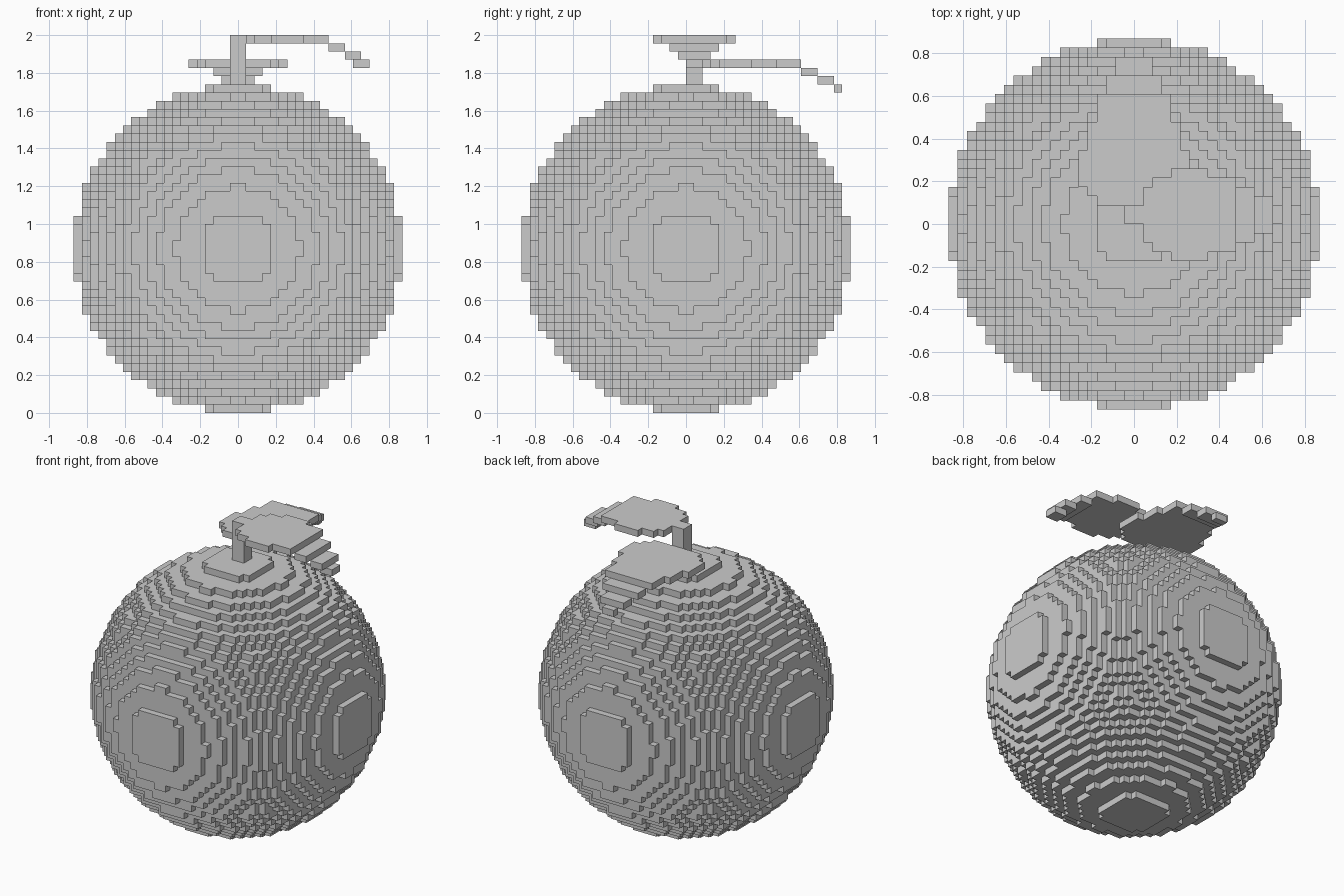
import bpy
import bmesh
from mathutils import Vector

cube = bpy.data.objects.get("Cube")
if cube:
    bpy.data.objects.remove(cube, do_unlink=True)

UNIT = 2 / 46      # edge of one block
RADIUS = 20        # body radius in blocks

grey = bpy.data.materials.new("plain_grey")
grey.use_nodes = True
grey.diffuse_color = (0.6, 0.6, 0.6, 1)
grey.node_tree.nodes["Principled BSDF"].inputs["Base Color"].default_value = (0.6, 0.6, 0.6, 1)


def block_object(name, cells):
    """Mesh the outer faces of a set of unit blocks."""
    bm = bmesh.new()
    corners = {}

    def vert(p):
        key = tuple(p)
        if key not in corners:
            corners[key] = bm.verts.new(Vector(key) * UNIT)
        return corners[key]

    for cell in cells:
        for axis in range(3):
            u, v = (axis + 1) % 3, (axis + 2) % 3
            for side in (0, 1):
                neighbour = list(cell)
                neighbour[axis] += 2 * side - 1
                if tuple(neighbour) in cells:
                    continue
                quad = []
                for du, dv in ((0, 0), (1, 0), (1, 1), (0, 1)):
                    p = list(cell)
                    p[axis] += side
                    p[u] += du
                    p[v] += dv
                    quad.append(vert(p))
                bm.faces.new(quad if side else quad[::-1])
    mesh = bpy.data.meshes.new(name)
    bm.to_mesh(mesh)
    bm.free()
    mesh.materials.append(grey)
    obj = bpy.data.objects.new(name, mesh)
    bpy.context.collection.objects.link(obj)
    return obj


def leaf_cells(strips, centre, along_x):
    """Strips are (start, end, half width, layer) along the leaf."""
    cells = set()
    for start, end, half, layer in strips:
        for along in range(start, end):
            for across in range(centre - half, centre + half):
                cells.add((along, across, layer) if along_x else (across, along, layer))
    return cells


# Round body
span = range(-RADIUS, RADIUS)
body = {(x, y, z + RADIUS) for x in span for y in span for z in span
        if (x + .5) ** 2 + (y + .5) ** 2 + (z + .5) ** 2 < RADIUS ** 2}
block_object("body", body)

# Stem
block_object("stem", {(x, y, z) for x in (-1, 0) for y in (0, 1) for z in range(40, 46)})

# Drooping leaves
upper = [(1, 2, 3, 45), (2, 4, 4, 45), (4, 8, 5, 45), (8, 11, 4, 45),
         (11, 13, 3, 44), (13, 15, 2, 43), (14, 16, 1, 42)]
lower = [(2, 3, 4, 42), (3, 4, 5, 42), (4, 8, 6, 42), (8, 11, 5, 42), (11, 14, 4, 42),
         (14, 16, 3, 41), (16, 18, 2, 40), (18, 19, 1, 39)]
block_object("upper_leaf", leaf_cells(upper, 1, True))
block_object("lower_leaf", leaf_cells(lower, 0, False))
